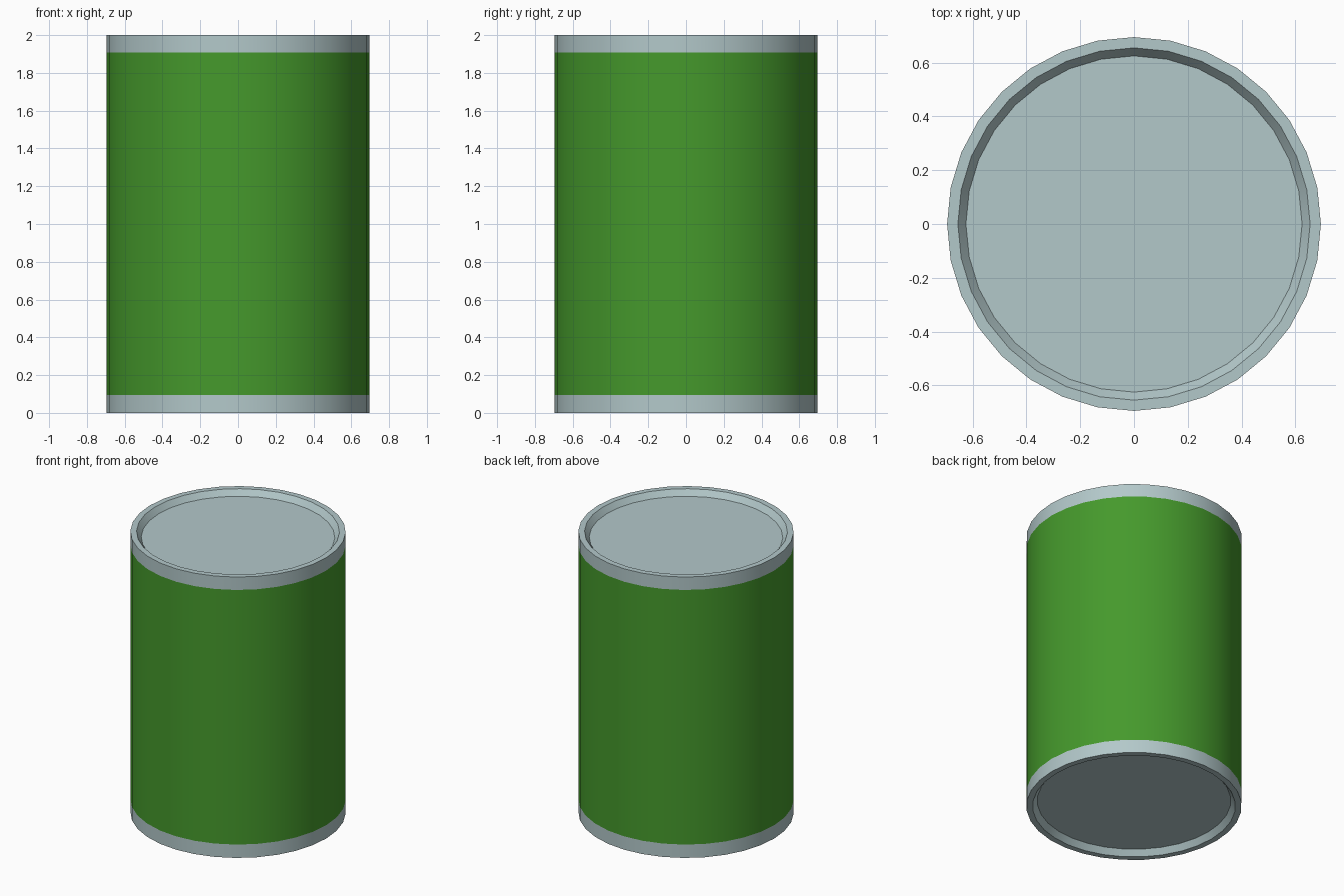
import bpy, bmesh, math

if "Cube" in bpy.data.objects:
    bpy.data.objects.remove(bpy.data.objects["Cube"])

SIDES = 32
# (radius, height) from the lower recess, up the wall, into the upper recess
PROFILE = [(0.625, 0.04), (0.655, 0.0), (0.695, 0.0), (0.695, 0.095),
           (0.695, 1.908), (0.695, 2.0), (0.655, 2.0), (0.625, 1.96)]
LABEL_BAND = 3


def material(name, color):
    mat = bpy.data.materials.new(name)
    mat.diffuse_color = (*color, 1)
    mat.use_nodes = True
    mat.node_tree.nodes["Principled BSDF"].inputs["Base Color"].default_value = mat.diffuse_color
    return mat


# One ring of vertices per profile point
bm = bmesh.new()
rings = []
for r, z in PROFILE:
    angles = [2 * math.pi * i / SIDES for i in range(SIDES)]
    rings.append([bm.verts.new((r * math.cos(a), r * math.sin(a), z)) for a in angles])

# Walls, rims and the printed label band
for band in range(len(rings) - 1):
    low, high = rings[band], rings[band + 1]
    for i in range(SIDES):
        j = (i + 1) % SIDES
        face = bm.faces.new((low[i], low[j], high[j], high[i]))
        face.material_index = 1 if band == LABEL_BAND else 0

# Recessed lids
bm.faces.new(rings[0][::-1])
bm.faces.new(rings[-1])
bmesh.ops.recalc_face_normals(bm, faces=bm.faces)

mesh = bpy.data.meshes.new("can")
bm.to_mesh(mesh)
bm.free()
mesh.materials.append(material("metal", (0.45, 0.58, 0.59)))
mesh.materials.append(material("green_label", (0.06, 0.32, 0.025)))
can = bpy.data.objects.new("can", mesh)
bpy.context.collection.objects.link(can)

# Smooth wall, sharp rims
bpy.context.view_layer.objects.active = can
can.select_set(True)
bpy.ops.object.shade_smooth_by_angle(angle=math.radians(30))
